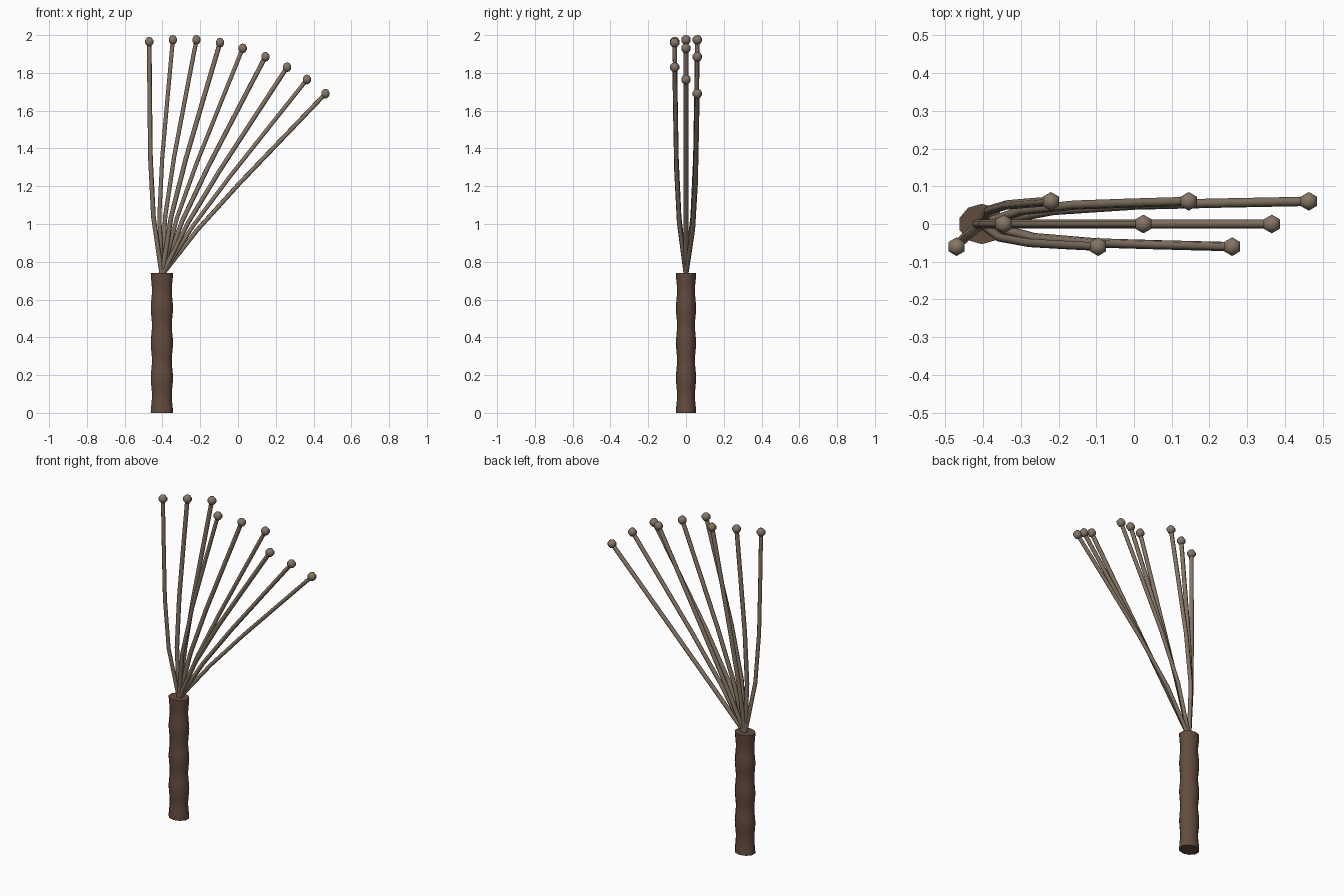
import bpy, bmesh, math
from mathutils import Vector

if "Cube" in bpy.data.objects:
    bpy.data.objects.remove(bpy.data.objects["Cube"])


def material(name, color):
    m = bpy.data.materials.new(name)
    m.diffuse_color = (*color, 1)
    m.use_nodes = True
    m.node_tree.nodes["Principled BSDF"].inputs["Base Color"].default_value = m.diffuse_color
    return m


WOOD = material("dark_leather", (0.125, 0.072, 0.048))
CORD = material("tan_cord", (0.235, 0.18, 0.13))
BASE = Vector((-0.403, 0, 0.73))


def add_mesh(name, bm, mat):
    me = bpy.data.meshes.new(name)
    bm.to_mesh(me)
    bm.free()
    me.materials.append(mat)
    ob = bpy.data.objects.new(name, me)
    bpy.context.collection.objects.link(ob)
    return ob


def smooth(ob, angle):
    bpy.ops.object.select_all(action='DESELECT')
    ob.select_set(True)
    bpy.context.view_layer.objects.active = ob
    bpy.ops.object.shade_smooth_by_angle(angle=math.radians(angle))


# Handle: oval grip with rippled wrapping
SIDES, RINGS, HEIGHT = 10, 24, 0.74
bm = bmesh.new()
rings = []
for i in range(RINGS + 1):
    t = i / RINGS
    r = 0.0585 + 0.0035 * math.cos(t * 4 * math.tau)
    rings.append([bm.verts.new((BASE.x + r * math.cos(a), 0.86 * r * math.sin(a), t * HEIGHT))
                  for a in (math.tau * (k + 0.5) / SIDES for k in range(SIDES))])
for lo, hi in zip(rings, rings[1:]):
    for k in range(SIDES):
        n = (k + 1) % SIDES
        bm.faces.new((lo[k], lo[n], hi[n], hi[k]))
bm.faces.new(rings[0][::-1])
bm.faces.new(rings[-1])
smooth(add_mesh("handle", bm, WOOD), 50)

# Tails: fanned, slightly bowed cords, each ending in a knot
tips = [(-0.47, 1.965), (-0.345, 1.975), (-0.22, 1.975), (-0.095, 1.96), (0.025, 1.93),
        (0.145, 1.885), (0.26, 1.83), (0.365, 1.765), (0.463, 1.69)]
bow = [0, 0.028, 0.027, 0.014, 0]
for i, (x, z) in enumerate(tips):
    side = i % 3 - 1
    tip = Vector((x, side * 0.06, z))
    cu = bpy.data.curves.new(f"tail_{i + 1}", 'CURVE')
    cu.dimensions = '3D'
    cu.bevel_depth = 0.0125
    cu.bevel_resolution = 1
    cu.use_fill_caps = True
    sp = cu.splines.new('POLY')
    sp.points.add(4)
    for k, b in enumerate(bow):
        p = BASE.lerp(tip, k / 4) + Vector((-b, side * b * 0.75, 0))
        sp.points[k].co = (*p, 1)
    cu.materials.append(CORD)
    tail = bpy.data.objects.new(f"tail_{i + 1}", cu)
    bpy.context.collection.objects.link(tail)
    bpy.ops.object.select_all(action='DESELECT')
    tail.select_set(True)
    bpy.context.view_layer.objects.active = tail
    bpy.ops.object.convert(target='MESH')
    smooth(bpy.context.object, 65)

    bm = bmesh.new()
    bmesh.ops.create_uvsphere(bm, u_segments=6, v_segments=5, radius=0.026)
    bmesh.ops.translate(bm, verts=bm.verts, vec=tip)
    smooth(add_mesh(f"knot_{i + 1}", bm, CORD), 65)
